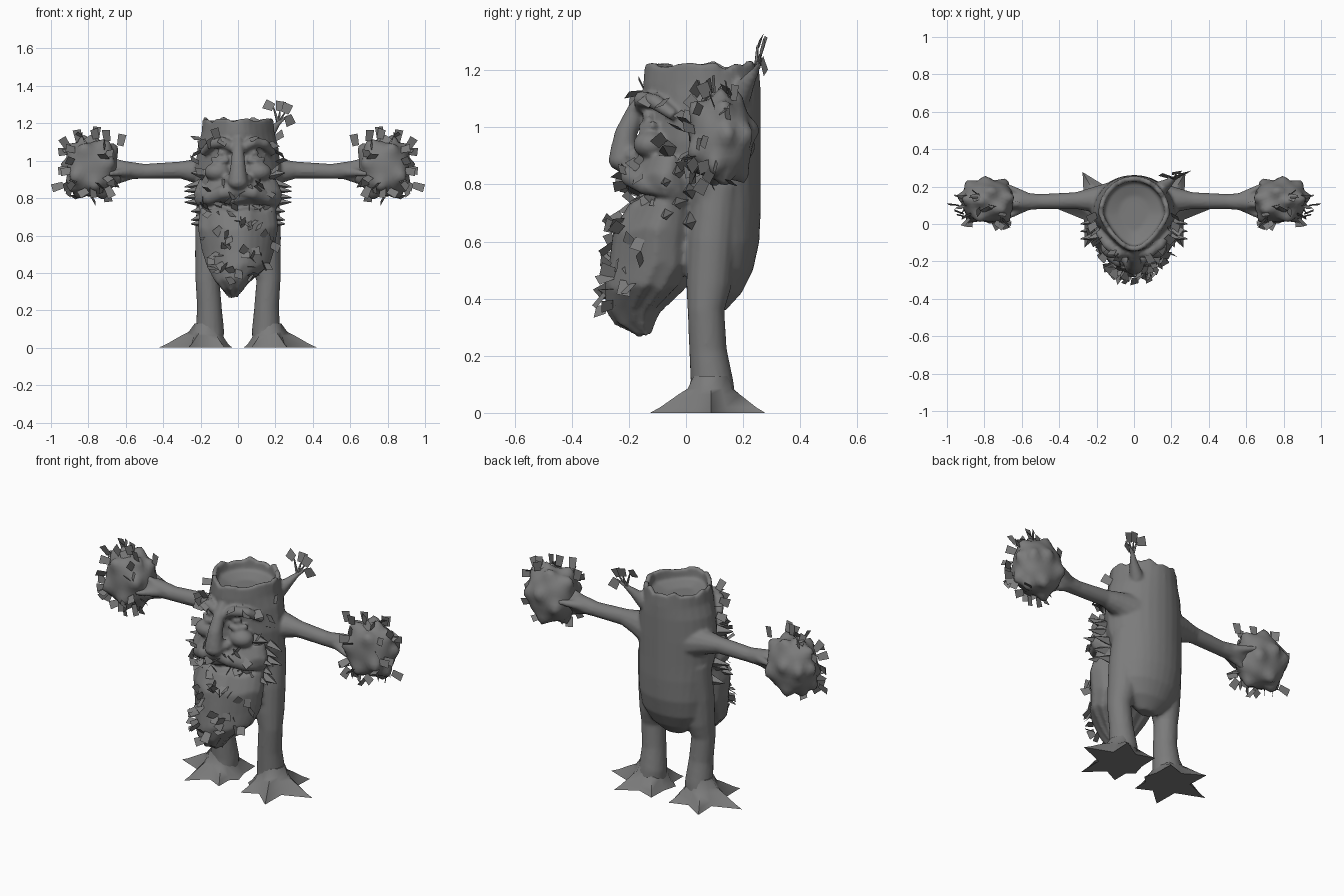
import bpy, bmesh, math, random
from mathutils import Vector, Matrix

random.seed(7)
cube = bpy.data.objects.get("Cube")
if cube:
    bpy.data.objects.remove(cube, do_unlink=True)

bark = bpy.data.materials.new("grey_bark")
bark.use_nodes = True
GREY = (0.2, 0.2, 0.2, 1)
bark.diffuse_color = GREY
bark.node_tree.nodes["Principled BSDF"].inputs["Base Color"].default_value = GREY


def finish(name, bm, mirror=False, solid=True):
    """Solid parts are smooth with sharp creases, leaves stay flat."""
    if solid:
        bmesh.ops.recalc_face_normals(bm, faces=bm.faces)
        for e in bm.edges:
            e.smooth = e.calc_face_angle(0) < 1.0
    for f in bm.faces:
        f.smooth = solid
    me = bpy.data.meshes.new(name)
    bm.to_mesh(me)
    bm.free()
    me.materials.append(bark)
    ob = bpy.data.objects.new(name, me)
    bpy.context.collection.objects.link(ob)
    if mirror:
        ob.modifiers.new("mirror", 'MIRROR')
    return ob


def skin(bm, rings):
    """Bridge equal rings of points and cap both ends."""
    vs = [[bm.verts.new(p) for p in r] for r in rings]
    n = len(vs[0])
    for a, b in zip(vs, vs[1:]):
        for i in range(n):
            j = (i + 1) % n
            bm.faces.new((a[i], a[j], b[j], b[i]))
    bm.faces.new(vs[0][::-1])
    bm.faces.new(vs[-1])


def oval(z, front, back, rx, egg=0.0, n=28, jag=0.0, x=0.0):
    """Horizontal ring, narrowed towards the front by egg."""
    pts = []
    for i in range(n):
        a = math.tau * i / n
        s = math.sin(a)
        w = rx * (1 - egg * max(0, -s))
        pts.append(Vector((x + w * math.cos(a),
                           (front + back) / 2 + (back - front) / 2 * s,
                           z + jag * math.sin(i * 2.3) * math.sin(i * 0.9))))
    return pts


def tube(bm, path, s=1, n=12):
    """Round limb through (x, y, z, radius) points; s = -1 mirrors it."""
    P = [Vector((s * p[0], p[1], p[2])) for p in path]
    rings = []
    for i, c in enumerate(P):
        t = (P[min(i + 1, len(P) - 1)] - P[max(i - 1, 0)]).normalized()
        u = t.cross(Vector((0.1, 1, 0.2))).normalized()
        v = t.cross(u)
        rings.append([c + path[i][3] * (u * math.cos(math.tau * k / n)
                                        + v * math.sin(math.tau * k / n))
                      for k in range(n)])
    skin(bm, rings)


def blob(bm, loc, size):
    m = Matrix.Translation(loc) @ Matrix.Diagonal((*size, 1))
    bmesh.ops.create_icosphere(bm, subdivisions=3, radius=1, matrix=m)


def jitter(k):
    return Vector([random.uniform(-k, k) for _ in range(3)])


def leaf(bm, base, direction, facing, length=0.055, width=0.045):
    """Flat four-sided leaf growing from base, its flat side towards facing."""
    d = Vector(direction).normalized()
    w = d.cross(Vector(facing)).normalized() * width / 2
    b = Vector(base)
    bm.faces.new([bm.verts.new(p) for p in
                  (b - w * 0.8, b + w * 0.8, b + d * length + w, b + d * length - w)])


# Trunk, with a shallow hollow top
body = bmesh.new()
trunk = [(0.36, 0.07, 0.14, 0.06), (0.42, 0.02, 0.195, 0.14), (0.5, 0.0, 0.235, 0.185),
         (0.6, -0.03, 0.257, 0.203), (0.72, -0.08, 0.262, 0.215), (0.82, -0.14, 0.262, 0.225),
         (0.95, -0.15, 0.262, 0.23), (1.08, -0.145, 0.262, 0.215), (1.15, -0.15, 0.26, 0.195)]
rings = [oval(*t, egg=0.3) for t in trunk]
rings += [oval(1.22, -0.145, 0.255, 0.19, 0.35, jag=0.018),
          oval(1.22, -0.12, 0.23, 0.166, 0.35, jag=0.018),
          oval(1.165, -0.115, 0.225, 0.16, 0.35), oval(1.14, -0.04, 0.15, 0.08, 0.35)]
skin(body, rings)

# Beard mass with a mouth groove
beard = [(0.9, -0.18, 0.05, 0.205), (0.83, -0.215, 0.05, 0.235), (0.785, -0.205, 0.05, 0.235),
         (0.755, -0.14, 0.05, 0.21), (0.73, -0.2, 0.05, 0.205), (0.64, -0.255, 0.05, 0.215),
         (0.52, -0.27, 0.05, 0.195), (0.44, -0.285, -0.005, 0.17),
         (0.36, -0.28, -0.09, 0.1), (0.315, -0.25, -0.11, 0.06), (0.27, -0.16, -0.125, 0.02)]
skin(body, [oval(*b, egg=0.3, jag=0.018, x=-0.03 if b[0] < 0.4 else 0) for b in beard])

# Nose
tube(body, [(0, -0.12, 1.13, 0.025), (0, -0.175, 1.06, 0.032), (0, -0.21, 0.98, 0.04),
            (0, -0.22, 0.91, 0.05), (0, -0.2, 0.865, 0.035)])
blob(body, (0, -0.222, 0.885), (0.054, 0.05, 0.04))

for s in (1, -1):
    # Face: nostril, brow, eye, eye bag, cheek, moustache
    blob(body, (s * 0.045, -0.18, 0.9), (0.032, 0.035, 0.028))
    tube(body, [(0.02, -0.155, 1.065, 0.025), (0.08, -0.155, 1.1, 0.03),
                (0.14, -0.11, 1.09, 0.028), (0.19, -0.04, 1.04, 0.02)], s)
    blob(body, (s * 0.08, -0.13, 1.04), (0.032, 0.025, 0.02))
    tube(body, [(0.05, -0.155, 1.005, 0.014), (0.09, -0.15, 0.995, 0.017),
                (0.14, -0.11, 1.01, 0.014)], s)
    blob(body, (s * 0.11, -0.125, 0.94), (0.07, 0.06, 0.05))
    tube(body, [(0.0, -0.195, 0.84, 0.03), (0.08, -0.195, 0.83, 0.038),
                (0.15, -0.14, 0.8, 0.038), (0.215, -0.06, 0.77, 0.015)], s)
    # Leg
    tube(body, [(0.14, 0.11, 0.8, 0.08), (0.145, 0.09, 0.6, 0.085), (0.15, 0.08, 0.45, 0.08),
                (0.163, 0.07, 0.36, 0.065), (0.153, 0.077, 0.22, 0.066),
                (0.15, 0.092, 0.1, 0.076), (0.16, 0.09, 0.03, 0.085)], s, 16)
    # Arm and its short twig fingers
    tube(body, [(0.12, 0.13, 0.93, 0.1), (0.22, 0.13, 0.945, 0.068), (0.31, 0.125, 0.95, 0.046),
                (0.5, 0.12, 0.943, 0.041), (0.61, 0.12, 0.95, 0.05), (0.7, 0.12, 0.95, 0.04)], s)
    for y, z in ((0.21, 0.97), (0.03, 0.93), (0.1, 1.01), (0.12, 0.87)):
        tube(body, [(0.54, 0.12, 0.945, 0.035), (0.69, y, z, 0.012)], s)

# Broken branch on the head
tube(body, [(0.14, 0.19, 1.11, 0.04), (0.185, 0.22, 1.165, 0.025), (0.215, 0.245, 1.2, 0.014),
            (0.25, 0.26, 1.23, 0.01)])
ob = finish("bark_body", body)
rm = ob.modifiers.new("merge", 'REMESH')
rm.mode = 'VOXEL'
rm.voxel_size = 0.01
rm.use_smooth_shade = True
sm = ob.modifiers.new("soften", 'SMOOTH')
sm.factor = 0.5
sm.iterations = 3

# Root feet: star outline rising along ridged toes to the ankle
foot = bmesh.new()
toes = [(0, 0.26), (60, 0.22), (125, 0.19), (195, 0.14), (240, 0.19), (295, 0.235)]
levels = [(0, 1, 0.12), (0.02, 0.83, 0.105), (0.065, 0.53, 0.086), (0.085, 0.38, 0.078),
          (0.13, 0.25, 0.066)]
frings = []
for z, tip, valley in levels:
    ring = []
    for i, (ang, r) in enumerate(toes):
        nxt = toes[(i + 1) % len(toes)][0] + (360 if i == len(toes) - 1 else 0)
        for a, d in ((ang, max(r * tip, valley)), ((ang + nxt) / 2, valley)):
            a = math.radians(a)
            ring.append((0.165 + d * math.cos(a), 0.087 + d * math.sin(a), z))
    frings.append(ring)
skin(foot, frings)
finish("root_foot", foot, True)

# Leafy hands: rounded lump pulled out into spikes
hand, hand_leaves = bmesh.new(), bmesh.new()
C, R = Vector((0.78, 0.122, 0.96)), Vector((0.146, 0.118, 0.155))
spikes = [Vector(d).normalized() for d in (
    (0.55, 0.1, -1), (-0.45, -0.2, -1), (0.1, 0.7, -0.9), (1, -0.2, -0.75), (-1, 0.2, 0.85),
    (0.9, 0.1, 0.8), (-0.1, 0.5, 1), (0.3, -0.8, 0.7), (-0.7, -0.9, 0.2), (0.7, -0.9, -0.3),
    (0.8, 0.9, 0.1), (-0.6, 0.9, -0.2), (-0.9, -0.1, -0.3), (1, 0.2, 0.1), (-0.1, -0.9, -0.6),
    (0.1, 1, 0.2), (-0.5, -0.4, 0.9), (0.3, 0, 1))]
bmesh.ops.create_icosphere(hand, subdivisions=4, radius=1)
for v in hand.verts:
    n = v.co.normalized()
    pull = max(max(0, 1 - n.angle(d) / 0.42) for d in spikes)
    k = (0.94 + 0.27 * pull ** 1.6) / sum(abs(c) ** 3 for c in n) ** 0.17
    v.co = C + Vector(a * b for a, b in zip(n, R)) * k
for i in range(28):
    # Loose leaves favour the front, top and outer sides
    n = Vector((random.uniform(-0.8, 1), random.uniform(-1, 0.3),
                random.uniform(-0.9, 1))).normalized()
    p = C + Vector(a * b for a, b in zip(n, R)) * 1.06
    leaf(hand_leaves, p, n * 0.7 + jitter(0.8), n + jitter(0.7))
for x, y, z, dx, dz in ((0.63, 0.12, 1.08, -0.2, 1), (0.7, 0.06, 1.105, 0.1, 1),
                        (0.76, 0.1, 1.12, -0.1, 1), (0.85, 0.15, 1.105, 0.2, 1),
                        (0.91, 0.1, 1.07, 0.5, 0.8), (0.935, 0.1, 0.87, 1, -0.3),
                        (0.7, 0.03, 0.86, -0.4, -0.8)):
    leaf(hand_leaves, (x, y, z), (dx, random.uniform(-0.3, 0.2), dz), (0.2, -1, 0.2), 0.062)
finish("leafy_hand", hand, True)
finish("hand_leaves", hand_leaves, True, False)

# Pointed side tufts along the moustache and beard
tufts = bmesh.new()
for i in range(8):
    z = 0.66 + 0.036 * i
    y = (0.02, -0.06, -0.02)[i % 3]
    reach = 0.285 if 0.74 < z < 0.9 else 0.25
    tube(tufts, [(0.16, y, z + 0.01, 0.036),
                 (reach, y - 0.02, z - random.uniform(-0.03, 0.03), 0.003)], n=4)
finish("side_tufts", tufts, True)

# Leaves scattered over the beard
leaves = bmesh.new()
for i in range(72):
    k = random.randrange(len(beard) - 3)
    t = random.random()
    z, f, b, w = (p + (q - p) * t for p, q in zip(beard[k], beard[k + 1]))
    a = random.uniform(-1.3, 1.3)
    n = Vector((math.sin(a), -math.cos(a), 0.1))
    p = (w * math.sin(a) * (1 - 0.3 * math.cos(a)),
         (f + b) / 2 - (b - f) / 2 * math.cos(a) - 0.002, z)
    leaf(leaves, p, n * 0.55 + jitter(0.8) - Vector((0, 0, 0.2)), n + jitter(0.8),
         random.uniform(0.04, 0.06), 0.048)
# Leaves on the brows and temples
for s in (1, -1):
    for x, y, z in ((0.07, -0.16, 1.12), (0.13, -0.12, 1.11), (0.17, -0.07, 1.1), (0.2, 0.0, 1.05),
                    (0.21, -0.02, 0.99), (0.2, 0.05, 1.12), (0.18, -0.08, 0.94)):
        leaf(leaves, (s * x, y, z), (s * x * 2, -0.25, random.uniform(-0.3, 0.3)),
             Vector((s * x, -0.3, 0.3)) + jitter(0.5), 0.055, 0.05)
leaf(leaves, (-0.11, -0.14, 1.12), (-0.2, -0.3, 0.6), (0, -1, 0), 0.06, 0.045)
finish("beard_leaves", leaves, solid=False)

# Thin shoots and leaves on the head branch
shoots, branch_leaves = bmesh.new(), bmesh.new()
for x, y, z, dx, dz in ((0.19, 0.25, 1.285, -1, 0.4), (0.225, 0.265, 1.265, 0.1, 1),
                        (0.25, 0.26, 1.255, 0.4, 1), (0.265, 0.265, 1.24, 0.4, -1)):
    tube(shoots, [(0.215, 0.245, 1.2, 0.009), (x, y, z, 0.004)], n=5)
    leaf(branch_leaves, (x, y, z), (dx, 0.3, dz), (0.2, -1, 0.2), 0.055, 0.055)
finish("branch_shoots", shoots)
finish("branch_leaves", branch_leaves, solid=False)
